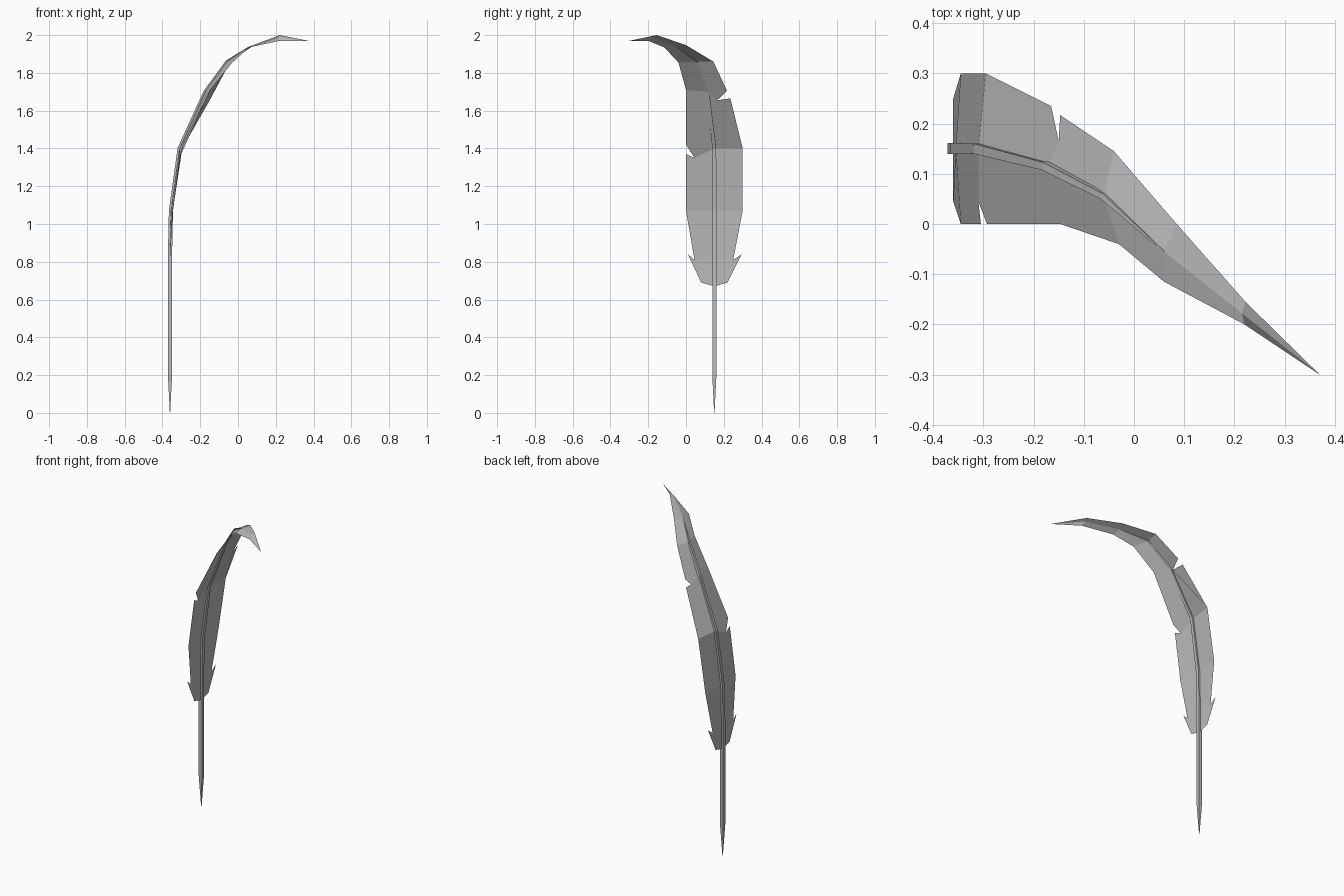
import bpy
import bmesh
from mathutils import Vector

old = bpy.data.objects.get("Cube")
if old:
    bpy.data.objects.remove(old, do_unlink=True)

grey = bpy.data.materials.new("feather grey")
grey.use_nodes = True
colour = (0.5, 0.5, 0.5, 1)
grey.diffuse_color = colour
grey.node_tree.nodes["Principled BSDF"].inputs["Base Color"].default_value = colour


def finish(bm, name):
    mesh = bpy.data.meshes.new(name)
    bm.to_mesh(mesh)
    bm.free()
    mesh.materials.append(grey)
    obj = bpy.data.objects.new(name, mesh)
    bpy.context.collection.objects.link(obj)
    return obj


# Centre line of the feather, from the base of the vane to the curled tip
spine = [(-.36, .15, .67), (-.36, .15, .84), (-.355, .15, 1.07), (-.31, .15, 1.4),
         (-.175, .115, 1.7), (-.06, .055, 1.86), (.06, -.055, 1.94),
         (.215, -.178, 1.99), (.37, -.3, 1.97)]

# Outer edges, one list per spine segment; extra points make the torn notches
front_edge = [[(-.36, .08, .69), (-.36, .01, .84), (-.36, .045, .81)],
              [(-.345, 0, 1.07)],
              [(-.305, 0, 1.37), (-.31, .045, 1.35)],
              [(-.293, 0, 1.42), (-.147, 0, 1.71)],
              [(-.03, -.04, 1.855)],
              [(.06, -.115, 1.935)],
              [(.22, -.2, 1.97)],
              []]
back_edge = [[(-.36, .22, .69), (-.36, .295, .84), (-.36, .25, .81)],
             [(-.345, .3, 1.07)],
             [(-.295, .3, 1.4)],
             [(-.165, .235, 1.665), (-.15, .165, 1.655)],
             [(-.147, .217, 1.705), (-.04, .145, 1.86)],
             [(.085, 0, 1.947)],
             [(.222, -.155, 2)],
             []]


# Vane: a thin sheet of flat facets on each side of the centre line
def vane(name, edge, flip):
    bm = bmesh.new()
    mids = [bm.verts.new(p) for p in spine]
    last = None
    for i, points in enumerate(edge):
        outer = ([last] if last else []) + [bm.verts.new(p) for p in points]
        loop = [mids[i]] + outer + [mids[i + 1]]
        bm.faces.new(loop[::-1] if flip else loop)
        last = outer[-1]
    return finish(bm, name)


vane("front_vane", front_edge, True)
vane("back_vane", back_edge, False)

# Quill shaft: a square section swept along the centre line, pointed at both ends
path = [Vector(p) for p in [(-.36, .15, 0), (-.36, .15, .2)] + spine[:7]]
widths = [.001, .011, .011, .011, .011, .01, .008, .006, .001]
bm = bmesh.new()
rings = []
for i, (p, w) in enumerate(zip(path, widths)):
    tangent = (path[min(i + 1, len(path) - 1)] - path[max(i - 1, 0)]).normalized()
    normal = tangent.cross(Vector((0, 1, 0))).normalized()
    side = normal.cross(tangent)
    rings.append([bm.verts.new(p + normal * a * w + side * b * w)
                  for a, b in ((1, 1), (-1, 1), (-1, -1), (1, -1))])
for low, high in zip(rings, rings[1:]):
    for k in range(4):
        n = (k + 1) % 4
        bm.faces.new((low[k], low[n], high[n], high[k]))
bm.faces.new(rings[0])
bm.faces.new(rings[-1])
bmesh.ops.recalc_face_normals(bm, faces=bm.faces)
finish(bm, "quill_shaft")
